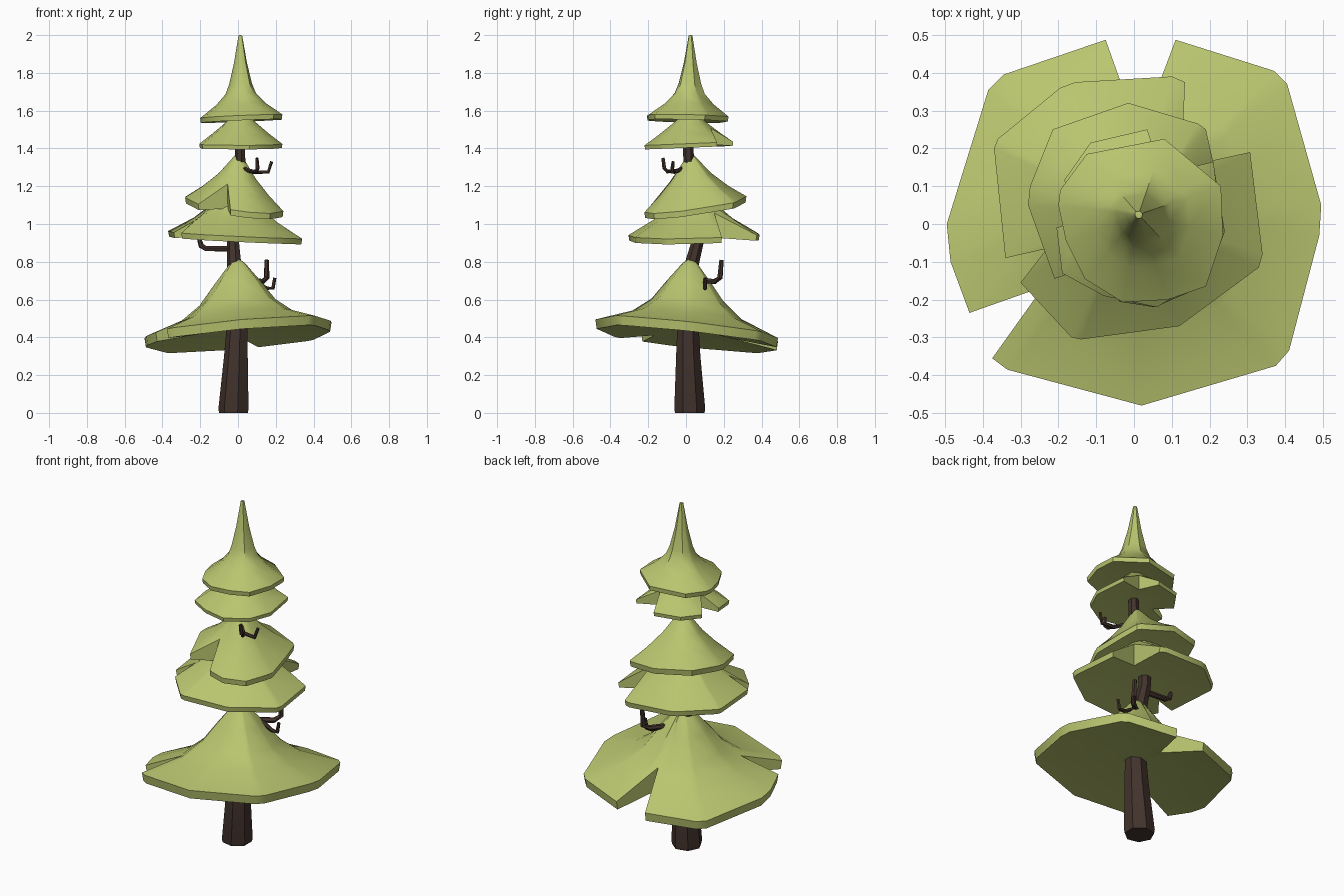
import bpy, bmesh, math
from mathutils import Vector

if "Cube" in bpy.data.objects:
    bpy.data.objects.remove(bpy.data.objects["Cube"])


def material(name, rgb):
    m = bpy.data.materials.new(name)
    m.diffuse_color = (*rgb, 1)
    m.use_nodes = True
    m.node_tree.nodes["Principled BSDF"].inputs["Base Color"].default_value = m.diffuse_color
    return m


LEAF = material("leaf_green", (0.49, 0.56, 0.16))
BARK = material("bark_brown", (0.055, 0.033, 0.026))


def finish(bm, name, mat, angle):
    bmesh.ops.recalc_face_normals(bm, faces=bm.faces)
    me = bpy.data.meshes.new(name)
    bm.to_mesh(me)
    bm.free()
    me.materials.append(mat)
    ob = bpy.data.objects.new(name, me)
    bpy.context.collection.objects.link(ob)
    bpy.ops.object.select_all(action='DESELECT')
    ob.select_set(True)
    bpy.context.view_layer.objects.active = ob
    bpy.ops.object.shade_smooth_by_angle(angle=math.radians(angle))
    return ob


def bridge(bm, a, b):
    for i in range(len(a)):
        j = (i + 1) % len(a)
        bm.faces.new((a[i], a[j], b[j], b[i]))


def fan(bm, ring, tip):
    for i in range(len(ring)):
        bm.faces.new((ring[i], ring[(i + 1) % len(ring)], tip))


def tier(name, apex, profile, tilt, thick, rise, rim):
    """Skirt of foliage: profile is (rim fraction, z); a rim point with a third
    value is the inner corner of a notch, at that fraction of the radius."""
    bm = bmesh.new()
    ax, ay = apex

    def height(t):
        for (t0, z0), (t1, z1) in zip(profile, profile[1:]):
            if t <= t1:
                return z0 + (z1 - z0) * (t - t0) / (t1 - t0)
        return profile[-1][1]

    def ring(k, under=False):
        out = []
        for p in rim:
            n = p[2] if len(p) > 2 else 1.0
            x, y = ax + (p[0] - ax) * k, ay + (p[1] - ay) * k
            t = k * n
            z = profile[-1][1] - thick + rise * (1 - t) if under else height(t)
            out.append(bm.verts.new((x, y, z + tilt[0] * x + tilt[1] * y)))
        return out

    rings = [ring(t) for t, z in profile[1:]] + [ring(0.985, True)]
    for a, b in zip(rings, rings[1:]):
        bridge(bm, a, b)
    fan(bm, rings[0], bm.verts.new((ax, ay, profile[0][1])))
    base = profile[-1][1] - thick + rise
    fan(bm, rings[-1], bm.verts.new((ax, ay, base)))
    return finish(bm, name, LEAF, 38)


# foliage tiers, bottom to top
tier("foliage_bottom", (-0.005, 0.025),
     [(0, .82), (.08, .795), (.25, .69), (.41, .585), (.61, .51), (1, .44)],
     (.09, -.11), .05, .06,
     [(.495, .05), (.405, .37), (.37, .405), (.11, .487), (.015, .235, .5),
      (-.075, .487), (-.345, .395), (-.385, .355), (-.495, 0), (-.485, -.10),
      (-.435, -.235), (-.24, -.166, .6), (-.375, -.355), (-.335, -.385),
      (.02, -.48), (.375, -.375), (.41, -.335), (.49, -.03)])
tier("foliage_lower_middle", (-.01, .04),
     [(0, 1.24), (.12, 1.2), (.35, 1.1), (.62, 1.02), (1, .94)],
     (-.05, .02), .03, .04,
     [(.34, -.08), (.307, .19), (.125, .15, .48), (.135, .375), (.10, .39),
      (-.155, .375), (-.195, .36), (-.36, .225), (-.37, .2), (-.34, -.09),
      (-.23, -.065, .68), (-.30, -.155), (-.165, -.30), (-.14, -.305),
      (.12, -.27), (.33, -.115)])
tier("foliage_middle", (.005, .02),
     [(0, 1.38), (.1, 1.35), (.38, 1.25), (.68, 1.17), (1, 1.10)],
     (-.12, .14), .032, .04,
     [(.24, -.02), (.21, .16), (.19, .25), (.17, .265), (-.015, .32),
      (-.215, .25), (-.275, .1), (-.28, .05), (-.21, -.145),
      (-.055, -.09, .5), (-.04, -.205), (.055, -.22), (.17, -.17),
      (.225, -.06)])
tier("foliage_upper_middle", (.015, .02),
     [(0, 1.62), (.15, 1.58), (.4, 1.53), (.7, 1.475), (1, 1.425)],
     (0, .04), .022, .03,
     [(.235, -.03), (.21, .165), (.075, .13, .55), (.035, .25), (-.115, .215),
      (-.185, .115), (-.11, .02, .6), (-.205, -.01), (-.19, -.13),
      (-.08, -.19), (.06, -.22), (.18, -.15)])
tier("foliage_top", (.012, .025),
     [(0, 2.0), (.045, 1.998), (.16, 1.85), (.28, 1.74), (.37, 1.69),
      (.6, 1.635), (1, 1.57)],
     (.04, -.02), .026, .03,
     [(.235, -.03), (.23, .1), (.2, .125), (.08, .225), (-.125, .185),
      (-.195, .09), (-.2, .05), (-.18, -.045), (-.13, -.145), (-.03, -.207),
      (.09, -.2), (.19, -.165)])


def tube(name, path, radii, sides, angle=30, upright=False):
    """Loft polygon rings along a path of points."""
    bm = bmesh.new()
    pts = [Vector(p) for p in path]
    rings = []
    for i, p in enumerate(pts):
        d = (pts[min(i + 1, len(pts) - 1)] - pts[max(i - 1, 0)]).normalized()
        if upright:
            u, v = Vector((1, 0, 0)), Vector((0, 1, 0))
        else:
            u = d.cross(Vector((.3, -.9, .1))).normalized()
            v = d.cross(u)
        steps = [2 * math.pi * (k + .5) / sides for k in range(sides)]
        rings.append([bm.verts.new(p + radii[i] * (u * math.cos(a) + v * math.sin(a)))
                      for a in steps])
    for a, b in zip(rings, rings[1:]):
        bridge(bm, a, b)
    bm.faces.new(rings[0])
    bm.faces.new(rings[-1])
    return finish(bm, name, BARK, angle)


# gently bent trunk
tube("trunk", [(-.02, .02, 0), (-.02, .02, .02), (-.008, .012, .3), (0, .01, .5),
               (-.018, .028, .78), (-.025, .06, .9), (-.02, .06, 1.02),
               (.012, .015, 1.3), (.013, .01, 1.5)],
     [.08, .084, .066, .056, .04, .034, .033, .03, .026], 7, upright=True)

# twigs, each a main shoot with a side shoot
twigs = {
    "left_twig": [(-.02, .05, .87), (-.17, .06, .87), (-.195, .06, .885), (-.205, .06, .92)],
    "right_twig": [(-.01, .03, .71), (.13, .15, .695), (.152, .18, .715), (.152, .188, .81)],
    "right_twig_shoot": [(.08, .10, .70), (.15, .10, .66), (.185, .10, .66), (.195, .10, .715)],
    "upper_twig": [(.01, 0, 1.30), (.08, -.065, 1.275), (.16, -.075, 1.275), (.178, -.068, 1.33)],
    "upper_twig_shoot": [(.07, -.055, 1.28), (.10, -.10, 1.278), (.103, -.115, 1.295),
                         (.10, -.122, 1.35)],
}
for name, path in twigs.items():
    r = .011 if "shoot" in name or "upper" in name else .015
    tube(name, path, [r * 1.1, r, r, r * .8], 6)
